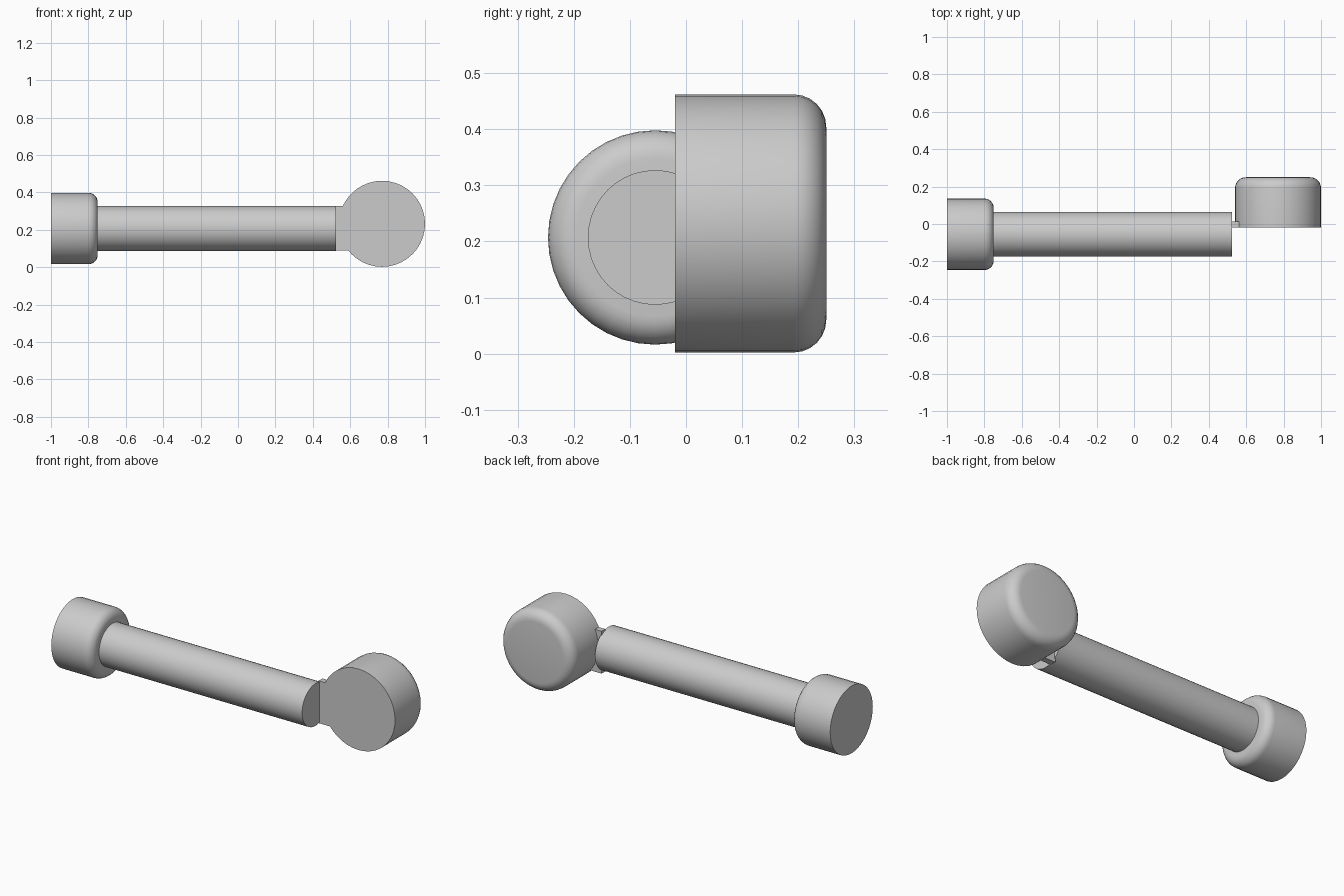
import bpy
import math
from mathutils import Matrix

cube = bpy.data.objects.get("Cube")
if cube:
    bpy.data.objects.remove(cube, do_unlink=True)

GREY = (0.6, 0.6, 0.6, 1)
grey = bpy.data.materials.new("plain grey")
grey.use_nodes = True
grey.diffuse_color = GREY
grey.node_tree.nodes["Principled BSDF"].inputs["Base Color"].default_value = GREY


def finish(obj, name):
    obj.name = name
    obj.data.materials.append(grey)
    bpy.ops.object.shade_smooth_by_angle(angle=math.radians(35))


def drum(name, start, axis, radius, length, rounding=0, sides=40):
    """Cylinder from start along axis, its far rim rounded."""
    bpy.ops.mesh.primitive_cylinder_add(vertices=sides, radius=radius, depth=length)
    obj = bpy.context.object
    turn = {"x": Matrix.Rotation(math.pi / 2, 4, "Y"),
            "y": Matrix.Rotation(-math.pi / 2, 4, "X")}[axis]
    if rounding:
        # Weight only the far rim so that the open face stays sharp
        weights = obj.data.attributes.new("bevel_weight_edge", "FLOAT", "EDGE")
        for edge in obj.data.edges:
            if all(obj.data.vertices[v].co.z > 0 for v in edge.vertices):
                weights.data[edge.index].value = 1
        bevel = obj.modifiers.new("rounded rim", "BEVEL")
        bevel.limit_method = "WEIGHT"
        bevel.width = rounding
        bevel.segments = 6
        bpy.ops.object.modifier_apply(modifier=bevel.name)
    obj.data.transform(Matrix.Translation(start) @ turn
                       @ Matrix.Translation((0, 0, length / 2)))
    finish(obj, name)


# End cap and shaft share one axis along x
drum("end_cap", (-1, -0.055, 0.207), "x", 0.191, 0.25, 0.05)
drum("shaft", (-0.76, -0.055, 0.207), "x", 0.12, 1.285)

# Round head turned sideways, rounded at the back
drum("round_head", (0.77, -0.02, 0.232), "y", 0.23, 0.27, 0.058)

# Thin plate joining shaft and head
bpy.ops.mesh.primitive_cube_add(size=1)
plate = bpy.context.object
plate.data.transform(Matrix.Translation((0.56, -0.003, 0.208))
                     @ Matrix.Diagonal((0.08, 0.034, 0.24, 1)))
finish(plate, "joining_plate")
